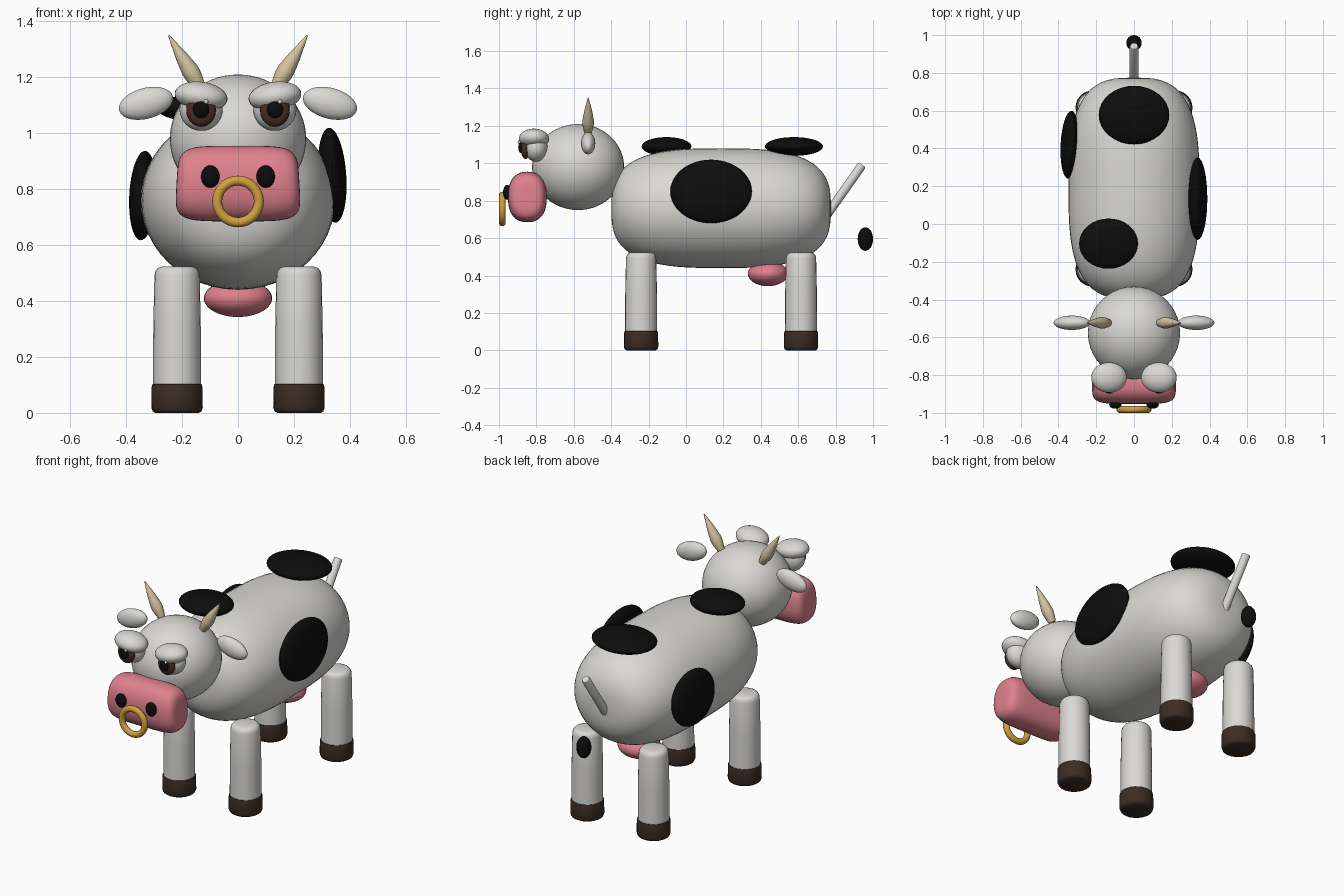
import bpy, bmesh, math
from mathutils import Vector, Euler

if "Cube" in bpy.data.objects:
    bpy.data.objects.remove(bpy.data.objects["Cube"])


def material(name, rgb):
    m = bpy.data.materials.new(name)
    m.diffuse_color = (*rgb, 1)
    m.use_nodes = True
    m.node_tree.nodes["Principled BSDF"].inputs["Base Color"].default_value = m.diffuse_color
    return m


WHITE = material("hide_white", (0.70, 0.69, 0.66))
BLACK = material("spot_black", (0.004, 0.004, 0.004))
PINK = material("skin_pink", (0.74, 0.22, 0.27))
HOOF = material("hoof_brown", (0.045, 0.026, 0.017))
IRIS = material("iris_brown", (0.065, 0.03, 0.017))
HORN = material("horn_tan", (0.66, 0.55, 0.35))
GOLD = material("ring_gold", (0.62, 0.36, 0.05))


def finish(name, bm, mat, loc=(0, 0, 0), rot=(0, 0, 0)):
    bmesh.ops.recalc_face_normals(bm, faces=bm.faces)
    mesh = bpy.data.meshes.new(name)
    bm.to_mesh(mesh)
    bm.free()
    mesh.materials.append(mat)
    ob = bpy.data.objects.new(name, mesh)
    bpy.context.collection.objects.link(ob)
    ob.location = loc
    ob.rotation_euler = Euler([math.radians(a) for a in rot])
    bpy.ops.object.select_all(action='DESELECT')
    ob.select_set(True)
    bpy.context.view_layer.objects.active = ob
    bpy.ops.object.shade_smooth_by_angle(angle=math.radians(40))
    return ob


def power(v, n):
    return math.copysign(abs(v) ** (2 / n), v)


def blob(name, mat, loc, size, rot=(0, 0, 0), n=2, m=2, pole='Z', taper=0, seg=32):
    """Ellipsoid; n squares off the lengthwise profile, m the cross-section."""
    bm = bmesh.new()
    bmesh.ops.create_uvsphere(bm, u_segments=seg, v_segments=seg * 3 // 4, radius=1)
    for v in bm.verts:
        x, y, z = v.co
        r = math.hypot(x, y)
        if r > 1e-5:
            k = power(r, n)
            x, y = k * power(x / r, m), k * power(y / r, m)
        z = power(z, n)
        if pole == 'Y':
            x, y, z = x, z, -y
        elif pole == 'X':
            x, y, z = z, y, -x
        x *= 1 - taper * z
        v.co = (x * size[0], y * size[1], z * size[2])
    return finish(name, bm, mat, loc, rot)


def lathe(name, mat, start, end, profile, seg=24):
    """Closed turned shape; profile is (distance along 0..1, radius)."""
    start, end = Vector(start), Vector(end)
    axis = end - start
    quat = axis.to_track_quat('Z', 'Y')
    bm = bmesh.new()
    rings = []
    for t, r in profile:
        rings.append([bm.verts.new(start + axis * t + quat @ Vector(
            (r * math.cos(2 * math.pi * i / seg), r * math.sin(2 * math.pi * i / seg), 0)))
            for i in range(seg)])
    for a, b in zip(rings, rings[1:]):
        for i in range(seg):
            j = (i + 1) % seg
            bm.faces.new((a[i], a[j], b[j], b[i]))
    bm.faces.new(rings[0][::-1])
    bm.faces.new(rings[-1])
    return finish(name, bm, mat)


def torus(name, mat, loc, major, minor, seg=40, sides=14):
    """Ring standing in the xz plane."""
    bm = bmesh.new()
    grid = []
    for i in range(seg):
        a = 2 * math.pi * i / seg
        row = []
        for j in range(sides):
            b = 2 * math.pi * j / sides
            r = major + minor * math.cos(b)
            row.append(bm.verts.new((r * math.cos(a), minor * math.sin(b), r * math.sin(a))))
        grid.append(row)
    for i in range(seg):
        for j in range(sides):
            p, q, k = grid[i], grid[(i + 1) % seg], (j + 1) % sides
            bm.faces.new((p[j], q[j], q[k], p[k]))
    return finish(name, bm, mat, loc)


# Trunk, head and muzzle
blob("body", WHITE, (0, 0.188, 0.76), (0.347, 0.587, 0.32), n=3, pole='Y', seg=48)
blob("head", WHITE, (0, -0.577, 0.98), (0.244, 0.246, 0.23), seg=40)
blob("muzzle", PINK, (0, -0.848, 0.82), (0.22, 0.104, 0.135),
     n=5, m=2.4, pole='X', taper=0.035, seg=40)
blob("udder", PINK, (0, 0.438, 0.41), (0.122, 0.107, 0.067))

# Black hide spots
blob("spot_shoulder", BLACK, (-0.135, -0.104, 1.09), (0.156, 0.133, 0.05))
blob("spot_rump", BLACK, (0, 0.577, 1.09), (0.187, 0.155, 0.05))
blob("spot_right", BLACK, (0.337, 0.134, 0.85), (0.05, 0.218, 0.17), rot=(0, -4, 0))
blob("spot_left", BLACK, (-0.34, 0.42, 0.777), (0.048, 0.18, 0.16), rot=(0, 3, -3))

# Legs and hooves
for end, y in (("front", -0.24), ("rear", 0.615)):
    for side, x in (("left", -0.218), ("right", 0.218)):
        lathe(f"{end}_{side}_leg", WHITE, (x, y, 0.08), (x, y, 0.523),
              [(0, 0.086), (0.5, 0.085), (0.93, 0.081), (0.965, 0.077),
               (0.99, 0.068), (1, 0.055)])
        lathe(f"{end}_{side}_hoof", HOOF, (x, y, 0), (x, y, 0.105),
              [(0, 0.078), (0.05, 0.087), (0.18, 0.092), (0.88, 0.091),
               (0.97, 0.088), (1, 0.082)])

# Face details and paired head parts
for side, s in (("left", -1), ("right", 1)):
    x = 0.132 * s
    blob(f"{side}_eyeball", WHITE, (x, -0.803, 1.086), (0.077, 0.062, 0.077))
    blob(f"{side}_iris", IRIS, (x, -0.858, 1.083), (0.053, 0.026, 0.06), seg=24)
    blob(f"{side}_pupil", BLACK, (x, -0.88, 1.085), (0.029, 0.017, 0.031), seg=20)
    blob(f"{side}_eye_glint", WHITE, (x + 0.018, -0.892, 1.113), (0.008, 0.008, 0.008), seg=12)
    blob(f"{side}_eyelid", WHITE, (x, -0.813, 1.132), (0.095, 0.08, 0.052), rot=(0, -8 * s, 0))
    blob(f"{side}_nostril", BLACK, (0.099 * s, -0.956, 0.845), (0.033, 0.022, 0.04), seg=20)
    blob(f"{side}_ear", WHITE, (0.329 * s, -0.523, 1.107), (0.099, 0.038, 0.055), rot=(0, 15 * s, 0))
    lathe(f"{side}_horn", HORN, (0.135 * s, -0.523, 1.165), (0.248 * s, -0.523, 1.35),
          [(0, 0.02), (0.12, 0.026), (0.24, 0.031), (0.34, 0.031),
           (0.6, 0.022), (0.85, 0.01), (1, 0.002)], seg=16)

torus("nose_ring", GOLD, (0, -0.982, 0.756), 0.0745, 0.0178)

# Tail and its tuft
lathe("tail", WHITE, (0, 0.74, 0.705), (0, 0.942, 0.992),
      [(0, 0.024), (0.97, 0.024), (1, 0.02)], seg=16)
blob("tail_tuft", BLACK, (0, 0.959, 0.595), (0.041, 0.041, 0.063), seg=24)
